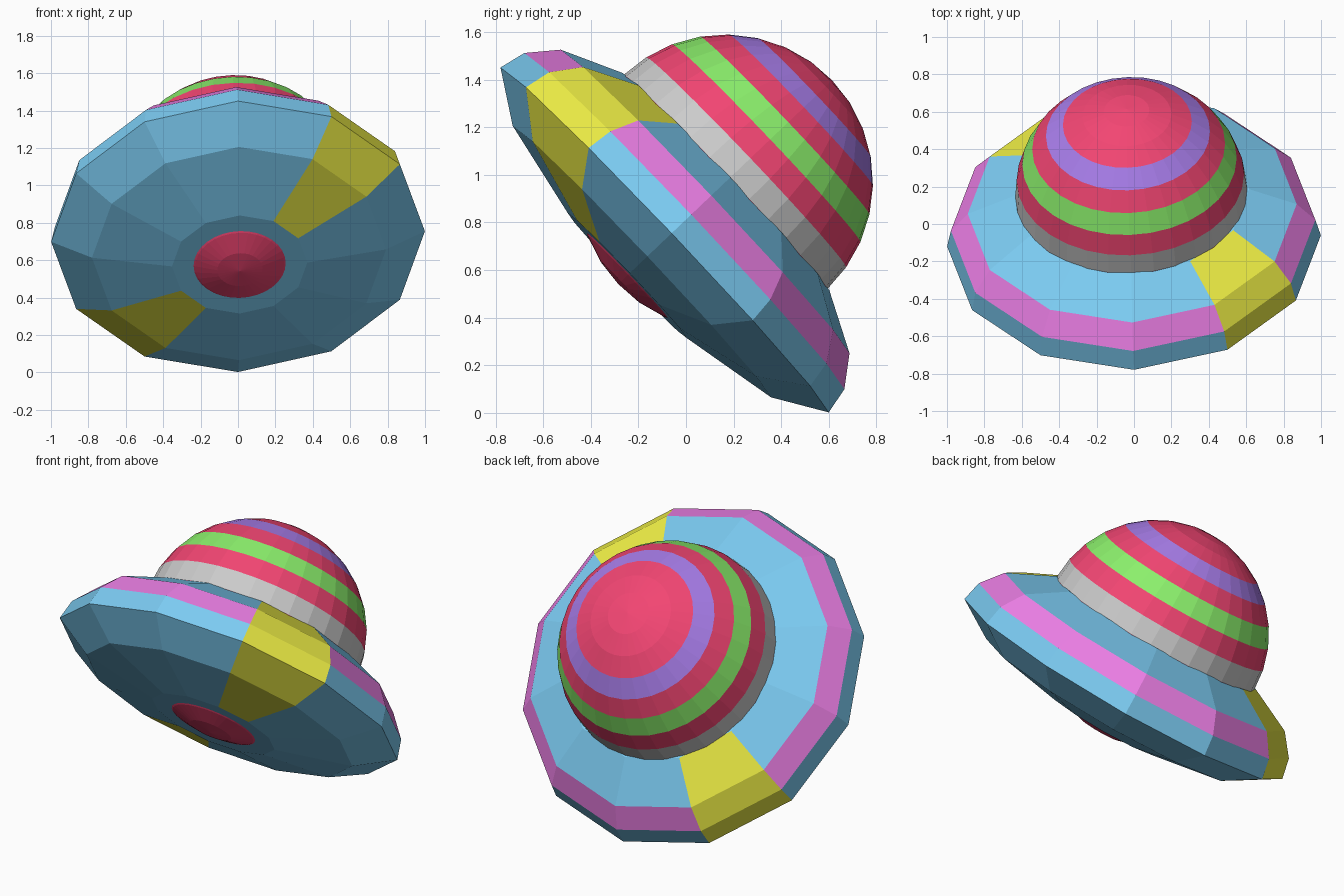
import bpy, bmesh, math
from mathutils import Matrix, Vector

if "Cube" in bpy.data.objects:
    bpy.data.objects.remove(bpy.data.objects["Cube"])

# Tilted frame shared by all parts
normal = Vector((-0.041, 0.725, 0.69)).normalized()
side = Vector((0, 0.69, -0.725))
across = side.cross(normal).normalized()
side = normal.cross(across)
frame = Matrix((across, side, normal)).transposed().to_4x4()
frame.translation = (0, -0.09, 0.7265)


def material(name, rgb):
    m = bpy.data.materials.new(name)
    m.diffuse_color = (*rgb, 1)
    m.use_nodes = True
    m.node_tree.nodes["Principled BSDF"].inputs["Base Color"].default_value = m.diffuse_color
    return m


RED = material("red", (0.89, 0.06, 0.17))
BLUE = material("blue", (0.2, 0.6, 0.89))
YELLOW = material("yellow", (0.86, 0.86, 0.06))
MAGENTA = material("magenta", (0.87, 0.22, 0.82))
GREEN = material("green", (0.26, 0.87, 0.15))
PURPLE = material("purple", (0.4, 0.21, 0.84))
GREY = material("grey", (0.8, 0.8, 0.8))


def finish(bm, name, mats):
    mesh = bpy.data.meshes.new(name)
    bmesh.ops.recalc_face_normals(bm, faces=bm.faces)
    bm.to_mesh(mesh)
    bm.free()
    for m in mats:
        mesh.materials.append(m)
    obj = bpy.data.objects.new(name, mesh)
    obj.matrix_world = frame
    bpy.context.collection.objects.link(obj)
    return obj


# Saucer: twelve-sided revolved profile (radius, height)
profile = [(0.362, -0.217), (0.787, -0.132), (1.0, 0.0),
           (0.975, 0.115), (0.88, 0.235), (0.63, 0.356)]
SIDES = 12
bm = bmesh.new()
rings = [[bm.verts.new((r * math.cos(math.tau * i / SIDES),
                        r * math.sin(math.tau * i / SIDES), h))
          for i in range(SIDES)] for r, h in profile]
for k in range(len(rings) - 1):
    for i in range(SIDES):
        j = (i + 1) % SIDES
        f = bm.faces.new((rings[k][i], rings[k][j], rings[k + 1][j], rings[k + 1][i]))
        # two opposite yellow segments, one magenta band
        f.material_index = 1 if i in (4, 10) else 2 if k == 3 else 0
bm.faces.new(rings[0])
bm.faces.new(rings[-1])
finish(bm, "saucer_disc", [BLUE, YELLOW, MAGENTA])

# Ball: striped dome above, its underside pokes through the disc
R, CENTRE, STEP = 0.621, 0.352, math.pi / 16
bm = bmesh.new()
bmesh.ops.create_uvsphere(bm, u_segments=32, v_segments=16, radius=R)
stripes = {0: 1, 2: 2, 4: 3}
for f in bm.faces:
    c = f.calc_center_median()
    latitude = math.atan2(c.z, math.hypot(c.x, c.y))
    f.material_index = stripes.get(math.floor(latitude / STEP), 0)
bmesh.ops.translate(bm, verts=bm.verts, vec=(0, 0, CENTRE))
finish(bm, "striped_dome", [RED, GREY, GREEN, PURPLE])
